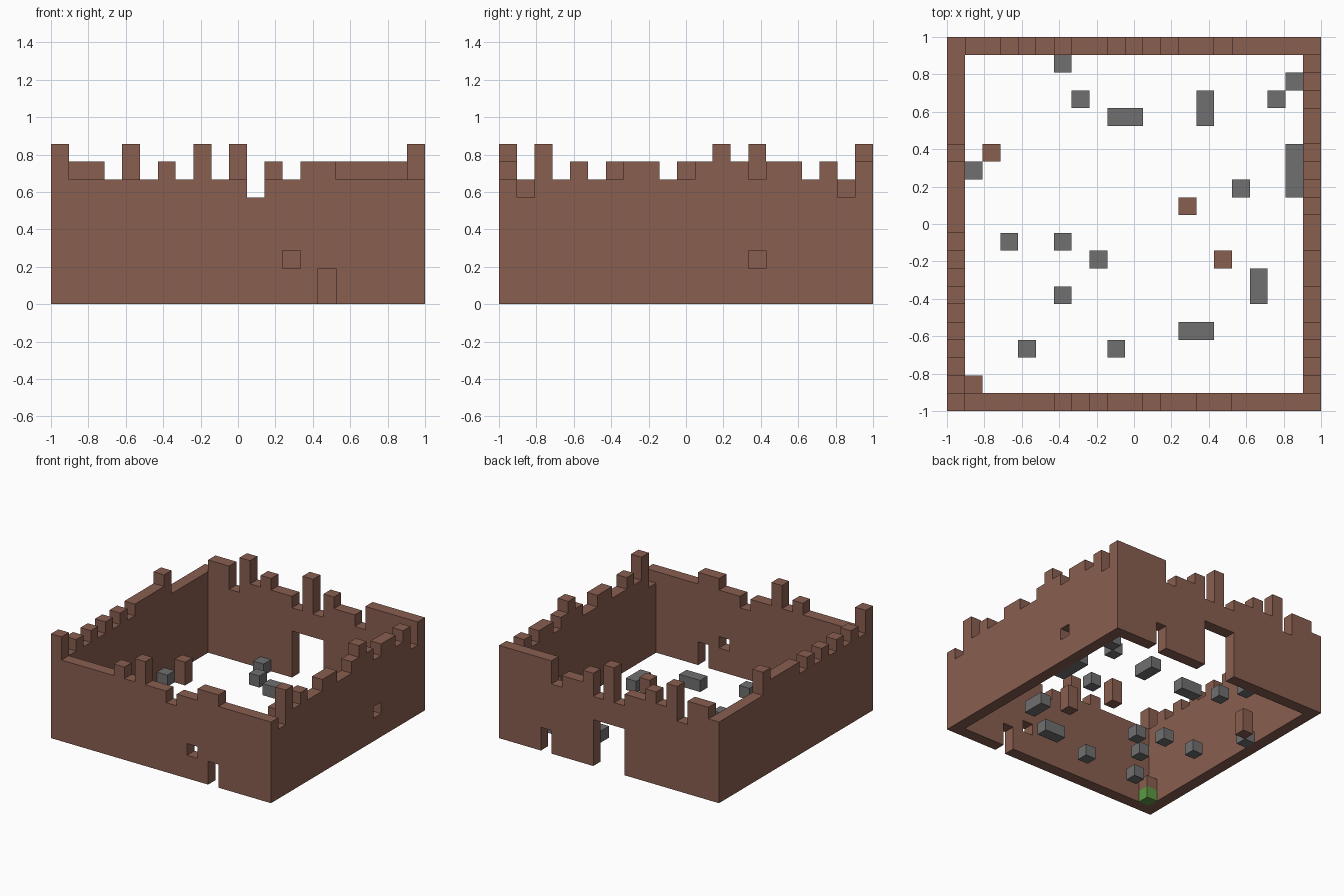
import bpy
import bmesh
from mathutils import Vector

N = 21            # cells along each side
U = 2.0 / N       # cell size

if "Cube" in bpy.data.objects:
    bpy.data.objects.remove(bpy.data.objects["Cube"], do_unlink=True)


def make_material(name, rgb):
    mat = bpy.data.materials.new(name)
    mat.use_nodes = True
    mat.diffuse_color = (*rgb, 1)
    node = mat.node_tree.nodes["Principled BSDF"]
    node.inputs["Base Color"].default_value = (*rgb, 1)
    node.inputs["Roughness"].default_value = 0.9
    return mat


BRICK = make_material("brown brick", (0.25, 0.112, 0.08))
STONE = make_material("grey stone", (0.162, 0.162, 0.162))
GRASS = make_material("green grass", (0.11, 0.32, 0.055))


def block_shell(name, cells, mat):
    """Closed outer skin around a set of grid cells, merged into large flat faces."""
    bm = bmesh.new()
    corners = {}

    def vert(p):
        key = tuple(round(c) for c in p)
        if key not in corners:
            x, y, z = key
            corners[key] = bm.verts.new((x * U - 1, y * U - 1, z * U))
        return corners[key]

    for cell in cells:
        for axis in range(3):
            for sign in (-1, 1):
                step = [0, 0, 0]
                step[axis] = sign
                if tuple(c + s for c, s in zip(cell, step)) in cells:
                    continue
                n = Vector(step)
                a = Vector([float(k == (axis + 1) % 3) for k in range(3)])
                b = n.cross(a)
                mid = Vector(cell) + Vector((0.5, 0.5, 0.5)) + n / 2
                ring = [mid + (a * i + b * j) / 2
                        for i, j in ((-1, -1), (1, -1), (1, 1), (-1, 1))]
                bm.faces.new([vert(p) for p in ring])
    bmesh.ops.dissolve_limit(bm, angle_limit=0.01, verts=bm.verts[:], edges=bm.edges[:])
    bmesh.ops.triangulate(bm, faces=[f for f in bm.faces if len(f.verts) > 4])
    mesh = bpy.data.meshes.new(name)
    bm.to_mesh(mesh)
    bm.free()
    mesh.materials.append(mat)
    obj = bpy.data.objects.new(name, mesh)
    bpy.context.collection.objects.link(obj)
    return obj


# Ruined wall tops: one digit per column, height in cells
FRONT = "977777879776778877777"
BACK = "788697877696877688888"
LEFT = "978787878788889777777"
RIGHT = "769787788778987887868"

walls = set()
last = N - 1
for k in range(N):
    for x, y, tops in ((k, 0, FRONT), (k, last, BACK), (0, k, LEFT), (last, k, RIGHT)):
        if x in (0, last) and tops in (LEFT, RIGHT) and k in (0, last):
            continue
        walls |= {(x, y, z) for z in range(int(tops[k]))}


def opening(xs, ys, zs):
    for x in xs:
        for y in ys:
            for z in zs:
                walls.discard((x, y, z))


opening([15], [0], range(2))                # front doorway
opening([13], [0], [2])                     # front window
opening(range(9, 12), [last], range(4))     # back gateway
opening([16], [last], range(2))             # back doorway
opening([last], [14], [2])                  # side window
block_shell("perimeter_walls", walls, BRICK)

# Loose stones on the ground: x, y, length in x, length in y
STONES = [(6, 19, 1, 1), (7, 17, 1, 1), (9, 16, 2, 1), (14, 16, 1, 2),
          (18, 17, 1, 1), (19, 18, 1, 1), (19, 12, 1, 3), (16, 12, 1, 1),
          (1, 13, 1, 1), (3, 9, 1, 1), (6, 9, 1, 1), (8, 8, 1, 1),
          (6, 6, 1, 1), (17, 6, 1, 2), (13, 4, 2, 1), (4, 3, 1, 1), (9, 3, 1, 1)]
for i, (x, y, w, d) in enumerate(STONES, 1):
    cells = {(x + a, y + b, 0) for a in range(w) for b in range(d)}
    block_shell(f"loose_stone_{i}", cells, STONE)

# Short brick pillars
for i, (x, y) in enumerate([(2, 14), (13, 11), (15, 8)], 1):
    block_shell(f"brick_pillar_{i}", {(x, y, 0), (x, y, 1)}, BRICK)

# Corner pillar standing on a grass block
block_shell("grass_block", {(1, 1, 0)}, GRASS)
block_shell("corner_brick", {(1, 1, 1)}, BRICK)
